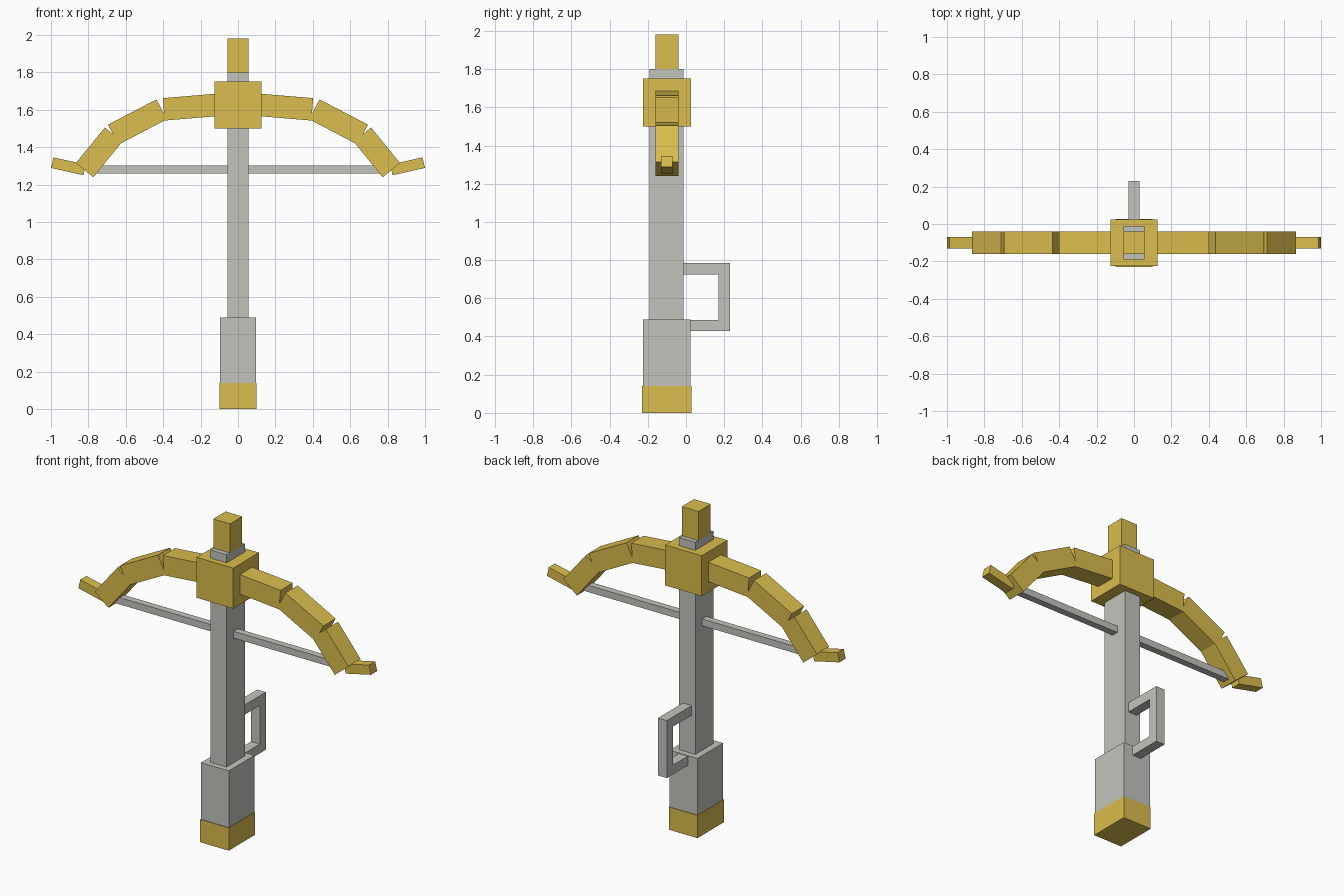
import bpy
from mathutils import Vector

cube = bpy.data.objects.get("Cube")
if cube:
    bpy.data.objects.remove(cube, do_unlink=True)


def make_material(name, rgb):
    mat = bpy.data.materials.new(name)
    mat.use_nodes = True
    colour = (*rgb, 1.0)
    mat.diffuse_color = colour
    mat.node_tree.nodes["Principled BSDF"].inputs["Base Color"].default_value = colour
    return mat


gold = make_material("gold", (0.70, 0.51, 0.075))
grey = make_material("light grey", (0.55, 0.55, 0.51))

MID_Y = -0.10  # depth of the weapon's centre plane


def prism(name, outline, y0, y1, mat):
    """Extrude a front-view (x, z) outline, listed counter-clockwise, from y0 to y1."""
    n = len(outline)
    verts = [(x, y0, z) for x, z in outline] + [(x, y1, z) for x, z in outline]
    faces = [tuple(range(n)), tuple(reversed(range(n, 2 * n)))]
    faces += [(i, i + n, (i + 1) % n + n, (i + 1) % n) for i in range(n)]
    mesh = bpy.data.meshes.new(name)
    mesh.from_pydata(verts, [], faces)
    mesh.materials.append(mat)
    obj = bpy.data.objects.new(name, mesh)
    bpy.context.collection.objects.link(obj)
    return obj


def box(name, half_x, y, z, mat):
    """Box centred on x = 0 with y and z ranges."""
    outline = [(-half_x, z[0]), (half_x, z[0]), (half_x, z[1]), (-half_x, z[1])]
    return prism(name, outline, y[0], y[1], mat)


def bar(name, start, end, width, depth, mat):
    """Straight bar along a front-view centre line, mirrored to both sides."""
    a, b = Vector(start), Vector(end)
    d = (b - a).normalized()
    side = Vector((-d.y, d.x)) * width / 2
    right = [a - side, b - side, b + side, a + side]
    left = [Vector((-p.x, p.y)) for p in reversed(right)]
    for label, outline in (("left", right), ("right", left)):
        prism(f"{label}_{name}", [tuple(p) for p in outline],
              MID_Y - depth / 2, MID_Y + depth / 2, mat)


# Central body
box("stock", 0.055, (-0.19, -0.012), (0.45, 1.80), grey)
box("grip", 0.095, (-0.225, 0.024), (0.14, 0.49), grey)
box("end_cap", 0.098, (-0.23, 0.028), (0.0, 0.14), gold)
box("hub", 0.125, (-0.225, 0.025), (1.50, 1.75), gold)
box("front_tip", 0.057, (-0.16, -0.04), (1.80, 1.98), gold)

# Trigger guard
box("guard_top", 0.03, (-0.03, 0.17), (0.725, 0.785), grey)
box("guard_bottom", 0.03, (0.0, 0.17), (0.43, 0.487), grey)
box("guard_back", 0.03, (0.17, 0.23), (0.43, 0.785), grey)

# Bow limbs, from the hub outwards
bar("inner_limb", (0.10, 1.627), (0.397, 1.602), 0.12, 0.12, gold)
bar("middle_limb", (0.408, 1.602), (0.667, 1.467), 0.12, 0.12, gold)
bar("outer_limb", (0.665, 1.467), (0.82, 1.277), 0.12, 0.12, gold)
bar("limb_tip", (0.82, 1.278), (0.993, 1.317), 0.058, 0.06, gold)

# Bowstring
bar("bowstring", (0.04, 1.28), (0.79, 1.28), 0.042, 0.042, grey)
